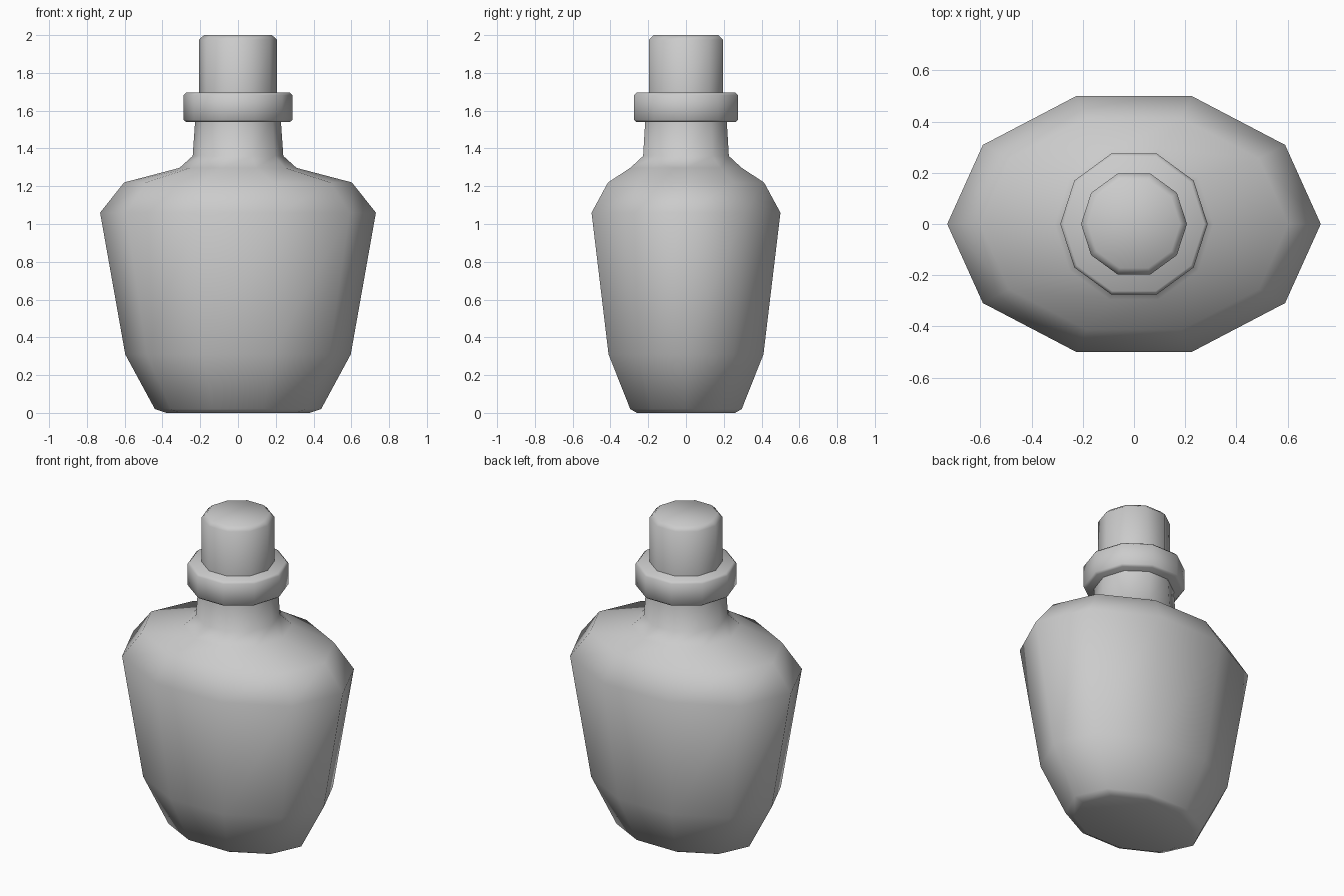
import bpy, bmesh, math

if "Cube" in bpy.data.objects:
    bpy.data.objects.remove(bpy.data.objects["Cube"])

SIDES = 10
SIN72 = math.sin(math.radians(72))


def loft(name, rings, angle=50):
    """Stack ten-sided rings (half width x, half depth y, height z) into a capped solid."""
    bm = bmesh.new()
    loops = []
    for hx, hy, z in rings:
        ry = hy / SIN72
        loops.append([bm.verts.new((hx * math.cos(math.tau * i / SIDES),
                                    ry * math.sin(math.tau * i / SIDES), z))
                      for i in range(SIDES)])
    for a, b in zip(loops, loops[1:]):
        for i in range(SIDES):
            j = (i + 1) % SIDES
            bm.faces.new((a[i], a[j], b[j], b[i]))
    bm.faces.new(loops[0][::-1])
    bm.faces.new(loops[-1])
    mesh = bpy.data.meshes.new(name)
    bm.to_mesh(mesh)
    bm.free()
    obj = bpy.data.objects.new(name, mesh)
    bpy.context.collection.objects.link(obj)
    bpy.ops.object.select_all(action='DESELECT')
    obj.select_set(True)
    bpy.context.view_layer.objects.active = obj
    bpy.ops.object.shade_smooth_by_angle(angle=math.radians(angle))
    return obj


# Flattened bottle body with shoulders and neck
loft("bottle_body", [
    (0.38, 0.26, 0.0), (0.44, 0.295, 0.02), (0.597, 0.41, 0.31),
    (0.73, 0.50, 1.06), (0.603, 0.413, 1.22), (0.31, 0.295, 1.297),
    (0.24, 0.227, 1.36), (0.226, 0.215, 1.56)], 75)

# Collar around the neck
loft("neck_collar", [
    (0.275, 0.262, 1.54), (0.288, 0.275, 1.552),
    (0.288, 0.275, 1.682), (0.275, 0.262, 1.695)])

# Stopper
loft("stopper", [
    (0.207, 0.197, 1.68), (0.207, 0.197, 1.975), (0.18, 0.172, 2.0)])
